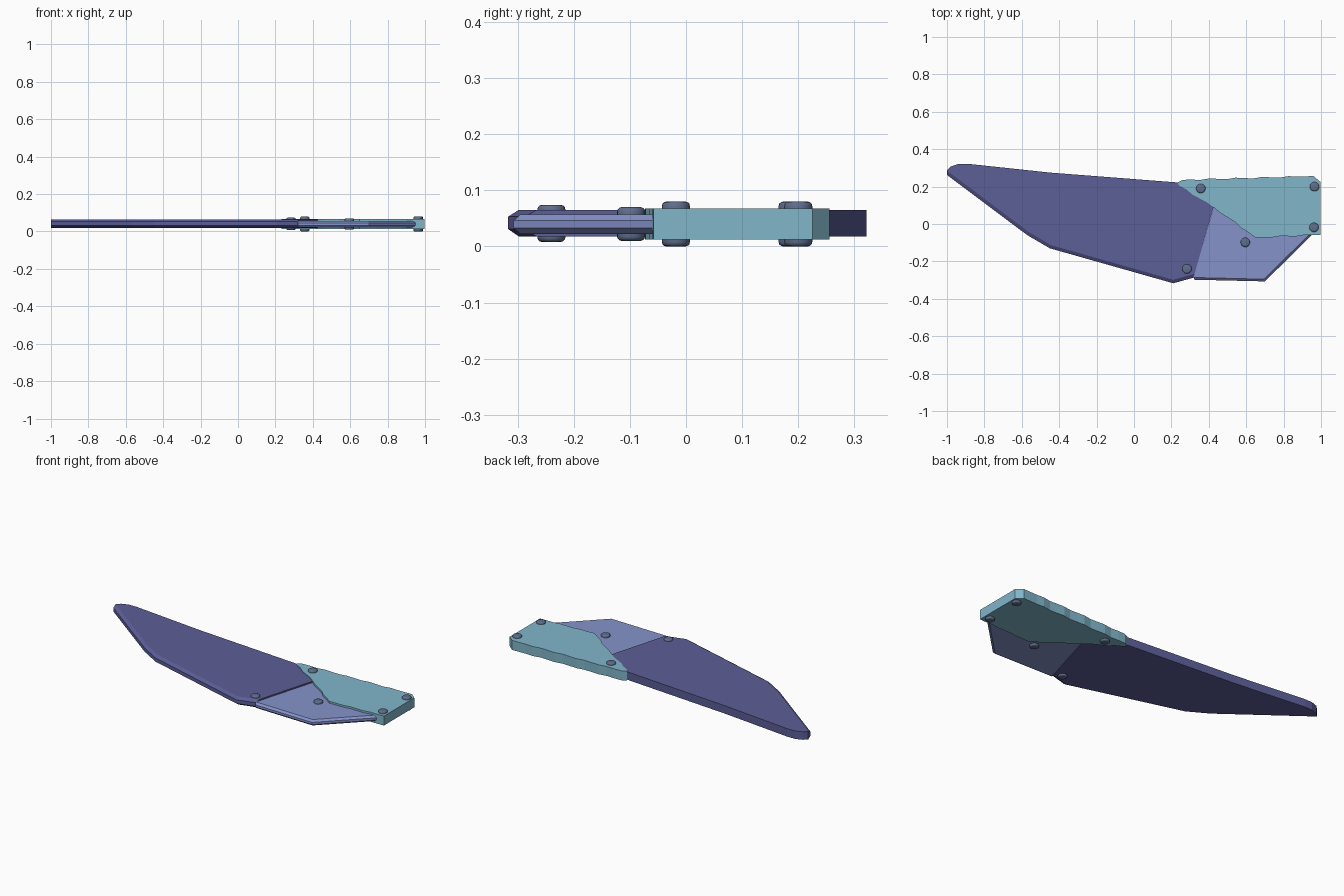
import bpy, bmesh, math
from mathutils import Vector

cube = bpy.data.objects.get("Cube")
if cube:
    bpy.data.objects.remove(cube, do_unlink=True)


def material(name, r, g, b):
    m = bpy.data.materials.new(name)
    m.use_nodes = True
    m.diffuse_color = (r, g, b, 1)
    m.node_tree.nodes["Principled BSDF"].inputs["Base Color"].default_value = (r, g, b, 1)
    return m


INDIGO = material("indigo", 0.107, 0.112, 0.31)
PERIWINKLE = material("periwinkle", 0.235, 0.29, 0.59)
TEAL = material("pale teal", 0.22, 0.465, 0.59)
STEEL = material("slate steel", 0.115, 0.156, 0.262)


def finish(name, bm, mat):
    bmesh.ops.recalc_face_normals(bm, faces=bm.faces)
    mesh = bpy.data.meshes.new(name)
    bm.to_mesh(mesh)
    bm.free()
    mesh.materials.append(mat)
    obj = bpy.data.objects.new(name, mesh)
    bpy.context.collection.objects.link(obj)
    return obj


def inset(points, widths):
    """Move each edge of a counter-clockwise outline inwards by its own width."""
    result = []
    for i, p in enumerate(points):
        p = Vector(p)
        a = (p - Vector(points[i - 1])).normalized()
        b = (Vector(points[(i + 1) % len(points)]) - p).normalized()
        na, nb = Vector((-a.y, a.x)), Vector((-b.y, b.x))
        wa, wb = widths[i - 1], widths[i]
        det = na.x * nb.y - na.y * nb.x
        shift = Vector(((wa * nb.y - wb * na.y) / det, (wb * na.x - wa * nb.x) / det))
        result.append(p + shift)
    return result


def slab(name, points, levels, mat, sharpened=0, width=0):
    """Extruded outline; its first edges are ground down on both sides."""
    inner = inset(points, [width if i < sharpened else 0 for i in range(len(points))])
    bm = bmesh.new()
    rings = []
    for k, z in enumerate(levels):
        loop = inner if k in (0, len(levels) - 1) else points
        rings.append([bm.verts.new((p[0], p[1], z)) for p in loop])
    bm.faces.new(rings[0])
    bm.faces.new(rings[-1])
    n = len(points)
    for low, high in zip(rings, rings[1:]):
        for i in range(n):
            j = (i + 1) % n
            bm.faces.new((low[i], low[j], high[j], high[i]))
    return finish(name, bm, mat)


# Long blade with a ground lower edge
slab("blade",
     [(-1, .262), (-.57, -.06), (-.45, -.13), (.21, -.317), (.318, -.287),
      (.425, .09), (.3, .2), (.235, .222), (-.45, .275), (-.89, .322),
      (-.94, .321), (-.98, .307), (-1, .288)],
     (.018, .031, .053, .065), INDIGO, sharpened=4, width=.018)

# Thinner heel plate behind the blade
slab("heel_plate",
     [(.322, -.298), (.70, -.307), (.955, -.055), (.9, .1), (.426, .09), (.318, -.285)],
     (.022, .033, .046, .057), PERIWINKLE, sharpened=2, width=.012)


# Grip with uneven, hand-carved edges
def carved(start, end, steps, size, phase):
    """Points along a line, pushed sideways by a broken wave."""
    a, b = Vector(start), Vector(end)
    side = Vector((a.y - b.y, b.x - a.x)).normalized()
    pts = []
    for i in range(steps):
        t = i / steps
        wave = math.sin(i * 2.1 + phase) * size if i else 0
        pts.append(tuple(a.lerp(b, t) + side * wave))
    return pts


grip = [(.997, -.058), (.997, .225), (.96, .256)]
grip += carved((.92, .255), (.26, .236), 14, .004, 1)
grip += [(.26, .236), (.232, .222)]
grip += carved((.242, .205), (.425, .09), 5, .004, 0)
grip += carved((.425, .09), (.65, -.073), 6, .004, 2)
grip += carved((.65, -.073), (.997, -.058), 8, .003, 1)
slab("grip", grip, (.012, .068), TEAL)


# Rounded rivets that pass through every layer
def rivet(name, x, y, low, high):
    bm = bmesh.new()
    bmesh.ops.create_cone(bm, cap_ends=True, segments=20, radius1=.025,
                          radius2=.025, depth=high - low)
    rims = [e for e in bm.edges if abs(e.verts[0].co.z - e.verts[1].co.z) < .001]
    bmesh.ops.bevel(bm, geom=rims, offset=.008, segments=3, profile=.5, affect='EDGES')
    bmesh.ops.translate(bm, verts=bm.verts, vec=(x, y, (low + high) / 2))
    obj = finish(name, bm, STEEL)
    bpy.ops.object.select_all(action='DESELECT')
    obj.select_set(True)
    bpy.context.view_layer.objects.active = obj
    bpy.ops.object.shade_smooth_by_angle(angle=math.radians(40))


rivet("grip_front_rivet", .357, .19, 0, .08)
rivet("grip_end_upper_rivet", .965, .2, 0, .08)
rivet("grip_end_lower_rivet", .962, -.018, 0, .08)
rivet("heel_plate_rivet", .595, -.098, .01, .07)
rivet("blade_rivet", .283, -.24, .008, .074)
